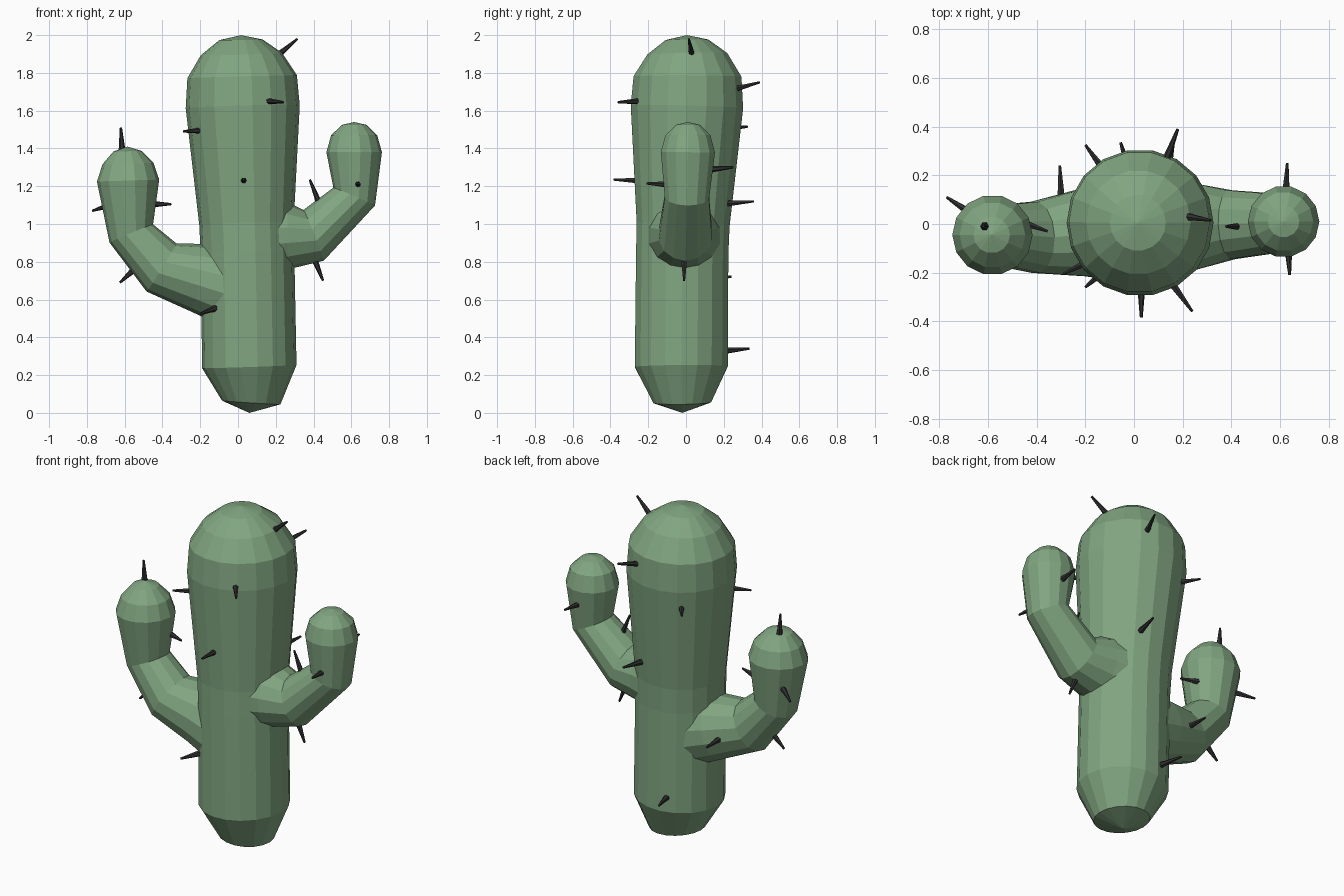
import bpy, bmesh, math
from mathutils import Vector

default_cube = bpy.data.objects.get("Cube")
if default_cube:
    bpy.data.objects.remove(default_cube, do_unlink=True)


def make_material(name, colour):
    material = bpy.data.materials.new(name)
    material.use_nodes = True
    material.diffuse_color = colour
    shader = material.node_tree.nodes["Principled BSDF"]
    shader.inputs["Base Color"].default_value = colour
    shader.inputs["Roughness"].default_value = 0.8
    return material


green = make_material("cactus green", (0.22, 0.38, 0.22, 1))
charcoal = make_material("spine charcoal", (0.03, 0.03, 0.032, 1))


def finish(bm, name, material):
    """Turn a bmesh into a flat-shaded object."""
    bmesh.ops.recalc_face_normals(bm, faces=bm.faces)
    mesh = bpy.data.meshes.new(name)
    bm.to_mesh(mesh)
    bm.free()
    mesh.materials.append(material)
    part = bpy.data.objects.new(name, mesh)
    bpy.context.collection.objects.link(part)
    return part


def add_tube(bm, stations, sides):
    """Loft rings along stations (x, y, z, radius); zero radius makes a pole."""
    centres = [Vector(station[:3]) for station in stations]
    rings = []
    for i, (centre, station) in enumerate(zip(centres, stations)):
        radius = station[3]
        if radius == 0:
            rings.append([bm.verts.new(centre)])
            continue
        # Mitre each ring between its two neighbouring segments
        before = centre - centres[max(i - 1, 0)]
        after = centres[min(i + 1, len(centres) - 1)] - centre
        tangent = (before.normalized() + after.normalized()).normalized()
        across = Vector((0, 1, 0))
        across = (across - tangent * across.dot(tangent)).normalized()
        other = tangent.cross(across)
        ring = []
        for k in range(sides):
            angle = math.tau * (k + 0.5) / sides
            offset = across * math.cos(angle) + other * math.sin(angle)
            ring.append(bm.verts.new(centre + offset * radius))
        rings.append(ring)
    for low, high in zip(rings, rings[1:]):
        for k in range(sides):
            n = (k + 1) % sides
            if len(low) == 1:
                bm.faces.new((low[0], high[n], high[k]))
            elif len(high) == 1:
                bm.faces.new((low[k], low[n], high[0]))
            else:
                bm.faces.new((low[k], low[n], high[n], high[k]))
    for ring in (rings[0], rings[-1]):
        if len(ring) > 1:
            bm.faces.new(ring)


def body_part(name, stations, sides):
    bm = bmesh.new()
    add_tube(bm, stations, sides)
    return finish(bm, name, green)


def spines(name, pairs):
    """Blunt tapered thorns, each given by its root and its tip."""
    bm = bmesh.new()
    for root, tip in pairs:
        start, end = Vector(root), Vector(tip)
        start -= (end - start).normalized() * 0.02
        add_tube(bm, [(*start, 0.018), (*end, 0.006)], 6)
    return finish(bm, name, charcoal)


# Main stem, swelling towards the rounded crown
body_part("trunk", [
    (.06, -.02, 0, 0), (.07, -.02, .055, .155), (.06, -.025, .245, .25),
    (.05, -.02, .85, .248), (.045, -.015, 1, .25), (.025, .005, 1.62, .302),
    (.022, .008, 1.78, .29), (.018, .007, 1.9, .215),
    (.016, .005, 1.975, .115), (.016, .005, 2, 0)], 18)

# Arms: flared root, elbow, then an upright club end
body_part("right_arm", [
    (0, -.03, .66, .22), (-.2, -.035, .715, .185), (-.405, -.055, .77, .15),
    (-.565, -.045, .95, .125), (-.582, -.045, 1.23, .165),
    (-.582, -.045, 1.32, .135), (-.585, -.045, 1.385, .075),
    (-.585, -.045, 1.41, 0)], 14)
body_part("left_arm", [
    (.08, -.01, .93, .22), (.26, -.01, .94, .18), (.4, -.003, .94, .145),
    (.615, .005, 1.145, .12), (.615, .01, 1.38, .147),
    (.615, .01, 1.47, .122), (.615, .01, 1.525, .065),
    (.615, .01, 1.54, 0)], 14)

# Thorns
spines("trunk_spines", [
    ((.22, .03, 1.9), (.315, .015, 1.98)),
    ((.16, -.25, 1.65), (.24, -.36, 1.645)),
    ((-.2, -.16, 1.495), (-.29, -.205, 1.49)),
    ((.03, -.26, 1.23), (.03, -.385, 1.235)),
    ((.2, -.22, .33), (.2, -.35, .33)),
    ((.13, .26, 1.715), (.18, .39, 1.75)),
    ((-.13, .23, 1.51), (-.2, .325, 1.515)),
    ((.14, .23, 1.11), (.165, .36, 1.12)),
    ((-.02, .22, .33), (-.055, .335, .34))])
spines("left_arm_spines", [
    ((.625, .14, 1.29), (.63, .25, 1.3)),
    ((.635, -.11, 1.21), (.64, -.21, 1.215)),
    ((.43, -.01, 1.11), (.38, -.01, 1.235)),
    ((.41, -.01, .8), (.45, -.01, .7))])
spines("right_arm_spines", [
    ((-.615, -.01, 1.41), (-.62, -.01, 1.51)),
    ((-.68, .05, 1.1), (-.77, .11, 1.07)),
    ((-.44, 0, 1.105), (-.355, -.03, 1.105)),
    ((-.38, -.2, .775), (-.38, -.32, .775)),
    ((-.56, -.04, .75), (-.625, -.04, .69)),
    ((-.13, -.2, .55), (-.2, -.26, .525)),
    ((-.3, .12, .72), (-.305, .24, .72))])
